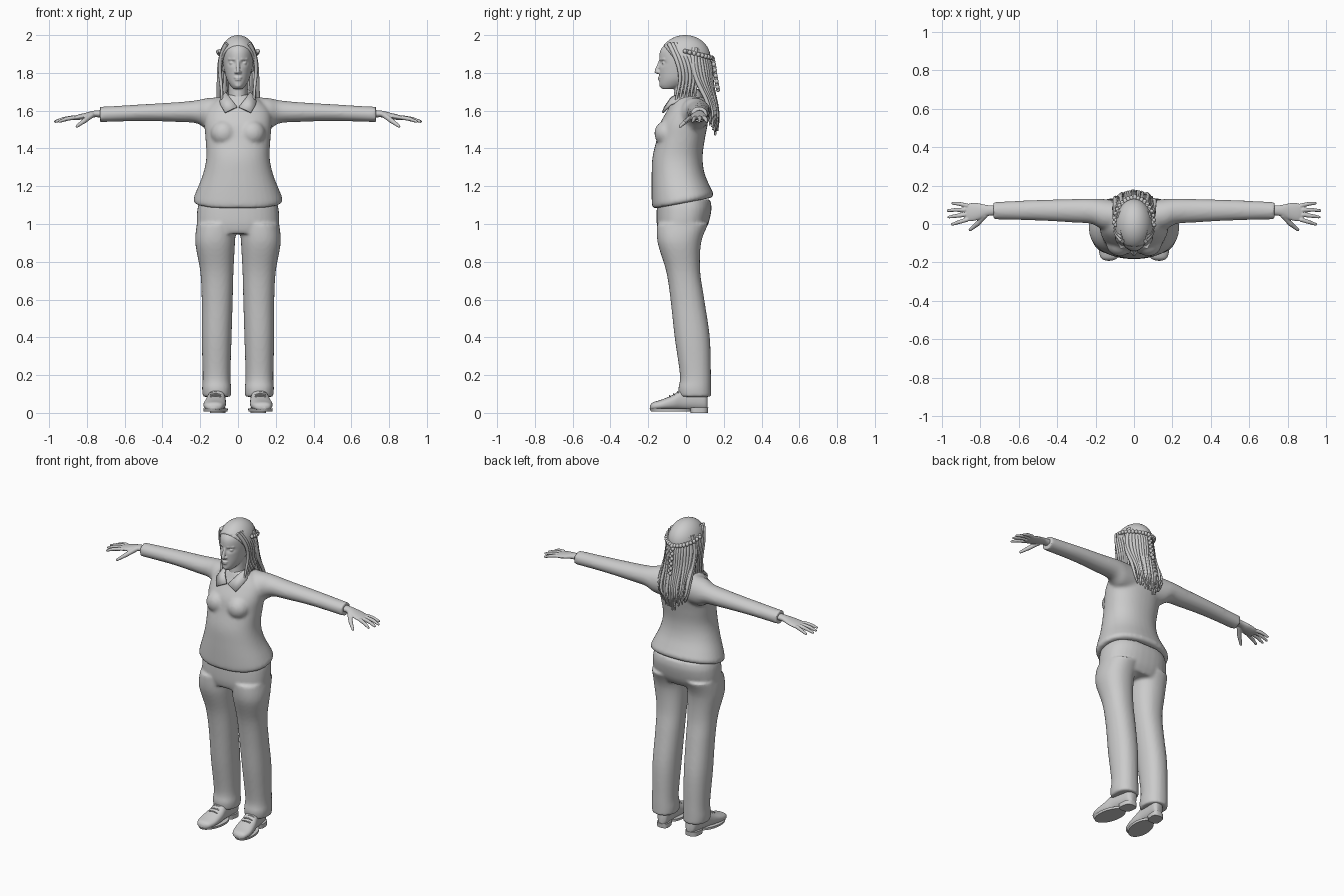
import bpy, bmesh, math, random
from mathutils import Vector, Matrix

random.seed(4)
if "Cube" in bpy.data.objects:
    bpy.data.objects.remove(bpy.data.objects["Cube"])

grey = bpy.data.materials.new("plain grey")
grey.use_nodes = True
grey.diffuse_color = (0.6, 0.6, 0.6, 1)
grey.node_tree.nodes["Principled BSDF"].inputs["Base Color"].default_value = (0.6, 0.6, 0.6, 1)


def smooth_rows(rows, steps=5):
    """Catmull-Rom interpolation between section rows."""
    out, last = [], len(rows) - 1
    for i in range(last):
        a, b, c, d = (rows[max(0, min(last, i + k))] for k in (-1, 0, 1, 2))
        for s in range(steps):
            t = s / steps
            out.append([q + t / 2 * (r - p + t * (2*p - 5*q + 4*r - w + t * (3*q - p - 3*r + w)))
                        for p, q, r, w in zip(a, b, c, d)])
    return out + [list(rows[-1])]


def loft(bm, axis, rows, sides=(1,), seg=36, power=1.0, shape=None):
    """Closed skin over oval sections (position, a0, a1, b0, b1) along an axis."""
    place = {"x": lambda t, a, b: (t, a, b), "y": lambda t, a, b: (a, t, b),
             "z": lambda t, a, b: (a, b, t)}[axis]
    for side in sides:
        rings = []
        for t, a0, a1, b0, b1 in smooth_rows(rows):
            ring = []
            for k in range(seg):
                c, s = math.cos(math.tau * k / seg), math.sin(math.tau * k / seg)
                c = math.copysign(abs(c) ** power, c)
                s = math.copysign(abs(s) ** power, s)
                p = Vector(place(t, (a0 + a1) / 2 + c * (a1 - a0) / 2, (b0 + b1) / 2 + s * (b1 - b0) / 2))
                if shape:
                    p = shape(p)
                p.x *= side
                ring.append(bm.verts.new(p))
            rings.append(ring)
        for lo, hi in zip(rings, rings[1:]):
            for k in range(seg):
                n = (k + 1) % seg
                bm.faces.new((lo[k], lo[n], hi[n], hi[k]))
        bm.faces.new(rings[0][::-1])
        bm.faces.new(rings[-1])


def mid(rows):
    """Rows given by half width, centred on x = 0."""
    return [(t, -w, w, b0, b1) for t, w, b0, b1 in rows]


def ball(bm, loc, size, sides=(1,)):
    for side in sides:
        m = Matrix.Translation((loc[0] * side, loc[1], loc[2])) @ Matrix.Diagonal((*size, 1))
        bmesh.ops.create_uvsphere(bm, u_segments=20, v_segments=12, radius=1, matrix=m)


def rod(bm, p, q, r1, r2, sides=(1,)):
    for side in sides:
        a, b = (Vector((v[0] * side, v[1], v[2])) for v in (p, q))
        m = Matrix.Translation((a + b) / 2) @ (b - a).to_track_quat("Z", "Y").to_matrix().to_4x4()
        bmesh.ops.create_cone(bm, cap_ends=True, segments=14, radius1=r1, radius2=r2,
                              depth=(b - a).length, matrix=m)
        ball(bm, a, (r1,) * 3)
        ball(bm, b, (r2,) * 3)


def finish(name, bm, voxel=0, relax=3):
    bmesh.ops.recalc_face_normals(bm, faces=bm.faces)
    mesh = bpy.data.meshes.new(name)
    bm.to_mesh(mesh)
    bm.free()
    mesh.materials.append(grey)
    ob = bpy.data.objects.new(name, mesh)
    bpy.context.collection.objects.link(ob)
    bpy.ops.object.select_all(action="DESELECT")
    ob.select_set(True)
    bpy.context.view_layer.objects.active = ob
    if voxel:
        mod = ob.modifiers.new("blend parts", "REMESH")
        mod.mode, mod.voxel_size, mod.use_smooth_shade = "VOXEL", voxel, True
        mod = ob.modifiers.new("relax", "SMOOTH")
        mod.factor, mod.iterations = 0.5, relax
    else:
        bpy.ops.object.shade_smooth_by_angle(angle=math.radians(40))
    return ob


def strand(name, points, radius, tip=0.3):
    """Tapered rounded lock or cord."""
    cu = bpy.data.curves.new(name, "CURVE")
    cu.dimensions, cu.bevel_depth, cu.bevel_resolution = "3D", radius, 2
    cu.use_fill_caps = True
    sp = cu.splines.new("NURBS")
    sp.points.add(len(points) - 1)
    for i, (pt, p) in enumerate(zip(sp.points, points)):
        pt.co = (*p, 1)
        pt.radius = 1 - (1 - tip) * (i / (len(points) - 1)) ** 2
    sp.use_endpoint_u, sp.order_u, sp.resolution_u = True, 4, 5
    cu.materials.append(grey)
    bpy.context.collection.objects.link(bpy.data.objects.new(name, cu))


BOTH = (1, -1)

# Sweater: torso with a hem that rises at the back, bust and sleeves
def hem(p):
    p.z += 0.19 * (p.y + 0.175) * max(0, min(1, (1.3 - p.z) / 0.2))
    return p

bm = bmesh.new()
loft(bm, "z", mid([(1.08, .228, -.172, .137), (1.1, .236, -.18, .145), (1.15, .222, -.182, .13),
                   (1.25, .188, -.182, .1), (1.35, .168, -.178, .088), (1.45, .172, -.155, .1),
                   (1.53, .178, -.138, .115), (1.6, .17, -.1, .12), (1.65, .125, -.075, .11),
                   (1.685, .065, -.06, .075)]), power=.9, shape=hem)
ball(bm, (.075, -.1, 1.48), (.07, .068, .07), BOTH)
loft(bm, "x", [(.07, -.04, .12, 1.49, 1.672), (.16, -.03, .13, 1.5, 1.667), (.22, 0, .132, 1.533, 1.655),
               (.32, .008, .13, 1.54, 1.645), (.5, .018, .125, 1.545, 1.634), (.7, .023, .116, 1.54, 1.622),
               (.73, .022, .117, 1.538, 1.622)], BOTH)
finish("sweater", bm, .01, 5)

# Trousers: hips and two legs blended together
bm = bmesh.new()
loft(bm, "z", mid([(.95, .2, -.145, .09), (1.0, .218, -.155, .118), (1.08, .215, -.155, .135),
                   (1.13, .2, -.15, .128)]), power=.85)
loft(bm, "z", [(.085, .038, .186, -.035, .133), (.13, .036, .19, -.04, .133), (.2, .04, .187, -.032, .132),
               (.4, .034, .192, -.06, .126), (.6, .028, .192, -.082, .097), (.75, .024, .2, -.105, .075),
               (.9, .016, .226, -.15, .08), (1.0, .01, .218, -.155, .118)], BOTH, power=.9)
finish("trousers", bm, .01, 3)

# Shoes: upper, sole and heel, toes turned slightly out
def toe_out(p):
    p.x -= .12 * (p.y + .04)
    return p

bm = bmesh.new()
loft(bm, "y", [(-.19, .095, .13, .018, .04), (-.175, .068, .156, .014, .056), (-.13, .056, .172, .014, .07),
               (-.07, .06, .17, .014, .095), (-.02, .07, .162, .014, .125), (.05, .078, .158, .014, .13),
               (.1, .084, .152, .014, .12), (.115, .1, .136, .02, .1)], BOTH, power=.85, shape=toe_out)
finish("shoe_uppers", bm)
bm = bmesh.new()
loft(bm, "z", [(.008, .052, .176, -.186, .03), (.022, .05, .178, -.192, .03)], BOTH, shape=toe_out)
loft(bm, "z", [(0, .08, .16, .025, .116), (.028, .08, .16, .02, .118)], BOTH, power=.7, shape=toe_out)
finish("soles_and_heels", bm)
for side in BOTH:
    for i in range(3):
        y, z = -.085 + i * .022, .093 + i * .01
        strand("shoe_lace", [(side * .09, y, z - .008), (side * .118, y - .004, z + .004),
                             (side * .148, y, z - .008)], .004, 1)

# Head: skull with eye hollows, nose, brows, lips, ears and neck
def eye_hollows(p):
    if p.y < -.06:
        d = ((abs(p.x) - .032) / .02) ** 2 + ((p.z - 1.853) / .013) ** 2
        p.y += .014 * math.exp(-d)
    return p

bm = bmesh.new()
loft(bm, "z", mid([(1.715, .024, -.128, -.06), (1.735, .042, -.14, 0), (1.77, .061, -.141, .05),
                   (1.82, .073, -.142, .09), (1.87, .08, -.142, .11), (1.92, .079, -.135, .11),
                   (1.96, .064, -.1, .09), (1.985, .035, -.05, .05)]), seg=64, shape=eye_hollows)
rod(bm, (0, -.137, 1.86), (0, -.155, 1.812), .008, .011)
ball(bm, (0, -.15, 1.805), (.012, .017, .01))
ball(bm, (.011, -.142, 1.803), (.009, .012, .008), BOTH)
ball(bm, (.032, -.115, 1.852), (.015, .014, .009), BOTH)
rod(bm, (.018, -.135, 1.872), (.05, -.115, 1.872), .006, .004, BOTH)
ball(bm, (0, -.138, 1.775), (.022, .012, .005))
ball(bm, (0, -.137, 1.764), (.018, .012, .006))
ball(bm, (0, -.126, 1.735), (.02, .016, .015))
ball(bm, (.078, -.005, 1.835), (.01, .02, .03), BOTH)
loft(bm, "z", mid([(1.58, .075, -.075, .075), (1.66, .052, -.065, .06), (1.76, .05, -.06, .06)]))
finish("head_and_neck", bm, .0045, 2)

# Hands: palm, four spread fingers and a thumb
bm = bmesh.new()
loft(bm, "x", [(.7, .045, .098, 1.562, 1.604), (.76, .042, .098, 1.565, 1.6), (.81, .022, .108, 1.556, 1.588),
               (.85, .014, .108, 1.55, 1.578), (.875, .02, .1, 1.55, 1.57)], BOTH)
for root, knuckle, tip in [((.022, .87), (.01, .91), (-.002, .945)), ((.048, .88), (.042, .925), (.036, .963)),
                           ((.073, .88), (.074, .925), (.07, .967)), ((.096, .87), (.104, .905), (.108, .943))]:
    a, b, c = ((p[1], p[0], z) for p, z in ((root, 1.563), (knuckle, 1.556), (tip, 1.543)))
    rod(bm, a, b, .0115, .0105, BOTH)
    rod(bm, b, c, .0105, .0075, BOTH)
rod(bm, (.775, .045, 1.576), (.815, .0, 1.545), .015, .013, BOTH)
rod(bm, (.815, .0, 1.545), (.852, -.03, 1.518), .0125, .0085, BOTH)
finish("hands", bm, .004, 2)

# Shirt collar: two pointed flaps folded over the neckline
bm = bmesh.new()
inner = [(0, .075, 1.715), (.055, .045, 1.712), (.066, -.02, 1.7), (.045, -.08, 1.672), (.006, -.115, 1.622)]
outer = [(0, .11, 1.672), (.085, .06, 1.67), (.098, -.02, 1.66), (.096, -.085, 1.635), (.07, -.128, 1.592)]
for side in BOTH:
    grid = [[bm.verts.new((x * side, y, z)) for x, y, z in row] for row in (inner, outer)]
    for k in range(len(inner) - 1):
        bm.faces.new((grid[0][k], grid[0][k + 1], grid[1][k + 1], grid[1][k]))
ob = finish("collar", bm)
ob.modifiers.new("cloth", "SOLIDIFY").thickness = .01

# Hair cap, trimmed along a slanted hairline
bm = bmesh.new()
bmesh.ops.create_uvsphere(bm, u_segments=40, v_segments=24, radius=1,
                          matrix=Matrix.Translation((0, -.005, 1.88)) @ Matrix.Diagonal((.098, .135, .12, 1)))
bmesh.ops.bisect_plane(bm, geom=bm.verts[:] + bm.edges[:] + bm.faces[:], plane_co=(0, -.11, 1.935),
                       plane_no=(0, -.75, -.6), clear_outer=True)
ob = finish("hair_cap", bm)
ob.modifiers.new("thickness", "SOLIDIFY").thickness = .012

# Long locks falling from the crown down the back
for i in range(17):
    u = -1 + i / 8
    for layer in (0, 1):
        j = random.uniform(-.012, .012)
        y = .012 * layer - .03 * u * u
        end = 1.45 + .07 * abs(u) + random.uniform(0, .05) + .03 * layer
        strand("back_lock", [(.075 * u, .07 + y, 1.93), (.098 * u, .122 + y - .06 * u * u, 1.87),
                             (.1 * u, .118 + y - .04 * u * u, 1.76), (.098 * u + j, .145 + y, 1.66),
                             (.1 * u + j, .165 + y, 1.57), (.085 * u - j, .155 + y, end)],
               .014 - .002 * layer, .35)

# Side locks sweeping from the parting past the ears to the shoulders
for side in BOTH:
    for i in range(6):
        y = i * .018
        strand("side_lock", [(side * .06, -.09 + y, 1.955), (side * .092, -.06 + y, 1.9),
                             (side * .1, -.03 + y, 1.82), (side * .088, -.03 + y, 1.74),
                             (side * .085, -.05 + y, 1.68), (side * (.085 - .003 * i), -.06 + y * 1.3, 1.61 + .012 * i)],
               .0115, .35)

# Braids meeting at the back, with one tail hanging down
def braid(name, path):
    bm = bmesh.new()
    for i, p in enumerate(path):
        ball(bm, p + Vector((.005 * (-1) ** i, 0, 0)), (.011, .011, .012))
    finish(name, bm)

for side in BOTH:
    braid("side_braid", [Vector((side * .1 * math.cos(a), -.005 + .142 * math.sin(a), 1.915 - .035 * math.sin(a)))
                         for a in (k * math.pi / 36 for k in range(19))])
braid("braid_tail", [Vector((0, .142 + .0025 * k, 1.875 - .015 * k)) for k in range(12)])
